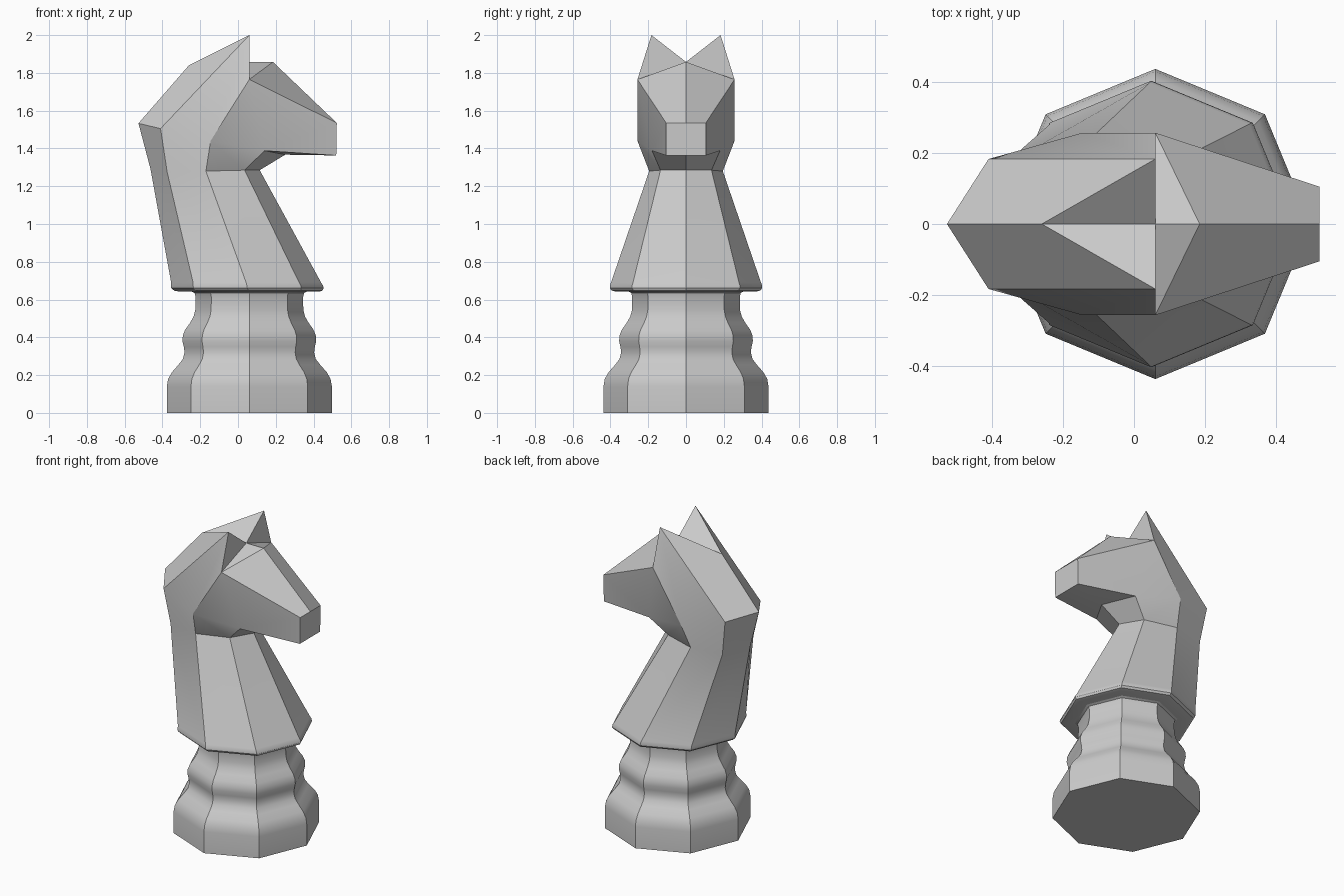
import bpy, bmesh
from math import cos, sin, pi

if "Cube" in bpy.data.objects:
    bpy.data.objects.remove(bpy.data.objects["Cube"])

CX = 0.06  # axis of the turned parts


def finish(name, bm, mirror=False):
    bmesh.ops.remove_doubles(bm, verts=bm.verts, dist=0.0005)
    bmesh.ops.recalc_face_normals(bm, faces=bm.faces)
    me = bpy.data.meshes.new(name)
    bm.to_mesh(me)
    bm.free()
    ob = bpy.data.objects.new(name, me)
    bpy.context.collection.objects.link(ob)
    bpy.ops.object.select_all(action='DESELECT')
    ob.select_set(True)
    bpy.context.view_layer.objects.active = ob
    if mirror:
        m = ob.modifiers.new("mirror", 'MIRROR')
        m.use_axis = (False, True, False)
        m.use_clip = True
        bpy.ops.object.modifier_apply(modifier=m.name)
        b = bmesh.new()
        b.from_mesh(me)
        bmesh.ops.recalc_face_normals(b, faces=b.faces)
        b.to_mesh(me)
        b.free()
    bpy.ops.object.shade_smooth_by_angle(angle=0.45)
    return ob


def bridge(bm, rows, closed):
    n = len(rows[0])
    for a, b in zip(rows, rows[1:]):
        for i in range(n if closed else n - 1):
            j = (i + 1) % n
            bm.faces.new((a[i], a[j], b[j], b[i]))


# eight-sided turned base
profile = [(.437, 0), (.437, .14), (.43, .18), (.41, .215), (.375, .255),
           (.352, .285), (.343, .32), (.347, .35), (.354, .38), (.352, .41),
           (.34, .44), (.315, .475), (.295, .51), (.286, .545), (.285, .58),
           (.285, .615), (.29, .635), (.31, .645)]
bm = bmesh.new()
rows = [[bm.verts.new((CX + r * cos(k * pi / 4), r * sin(k * pi / 4), z))
         for k in range(8)] for r, z in profile]
bridge(bm, rows, True)
bm.faces.new(rows[0])
bm.faces.new(rows[-1])
finish("base", bm)

# neck and head, half built on +y: rows run from chest to mane
bm = bmesh.new()


def V(x, y, z):
    return bm.verts.new((x, y, z))


rows = [[V(cx + r * cos(k * pi / 4), r * sin(k * pi / 4) if k % 4 else 0, z)
         for k in range(5)]
        for cx, r, z in [(.06, .27, .642), (.06, .37, .642), (.055, .392, .647),
                         (.05, .403, .66), (.047, .403, .675), (.043, .397, .69)]]
neck = [V(.115, 0, 1.285), V(.035, .135, 1.285), V(-.17, .195, 1.28),
        V(-.375, .16, 1.275), V(-.463, 0, 1.29)]
jaw = [V(.25, 0, 1.367), V(.14, .18, 1.388), V(-.145, .257, 1.44),
       V(-.41, .183, 1.505), V(-.527, 0, 1.533)]
bridge(bm, rows + [neck, jaw], False)

# head points
brow, ear = V(.06, .257, 1.765), V(.06, .183, 2.0)
crown, poll, forehead = V(-.26, 0, 1.84), V(.06, 0, 1.858), V(.185, 0, 1.858)
nose, nose_mid = V(.523, .105, 1.535), V(.523, 0, 1.535)
lip, lip_mid = V(.52, .105, 1.363), V(.52, 0, 1.363)
for f in [(jaw[0], jaw[1], lip, lip_mid),        # under the jaw
          (lip_mid, lip, nose, nose_mid),        # muzzle
          (jaw[1], jaw[2], brow), (jaw[1], brow, nose, lip),  # cheek
          (forehead, nose_mid, nose, brow),      # face
          (forehead, brow, poll),
          (poll, brow, ear), (poll, ear, crown),  # ear
          (crown, ear, jaw[3], jaw[4]),          # mane
          (jaw[2], jaw[3], ear, brow)]:          # side of head
    bm.faces.new(f)
finish("horse_head", bm, mirror=True)
